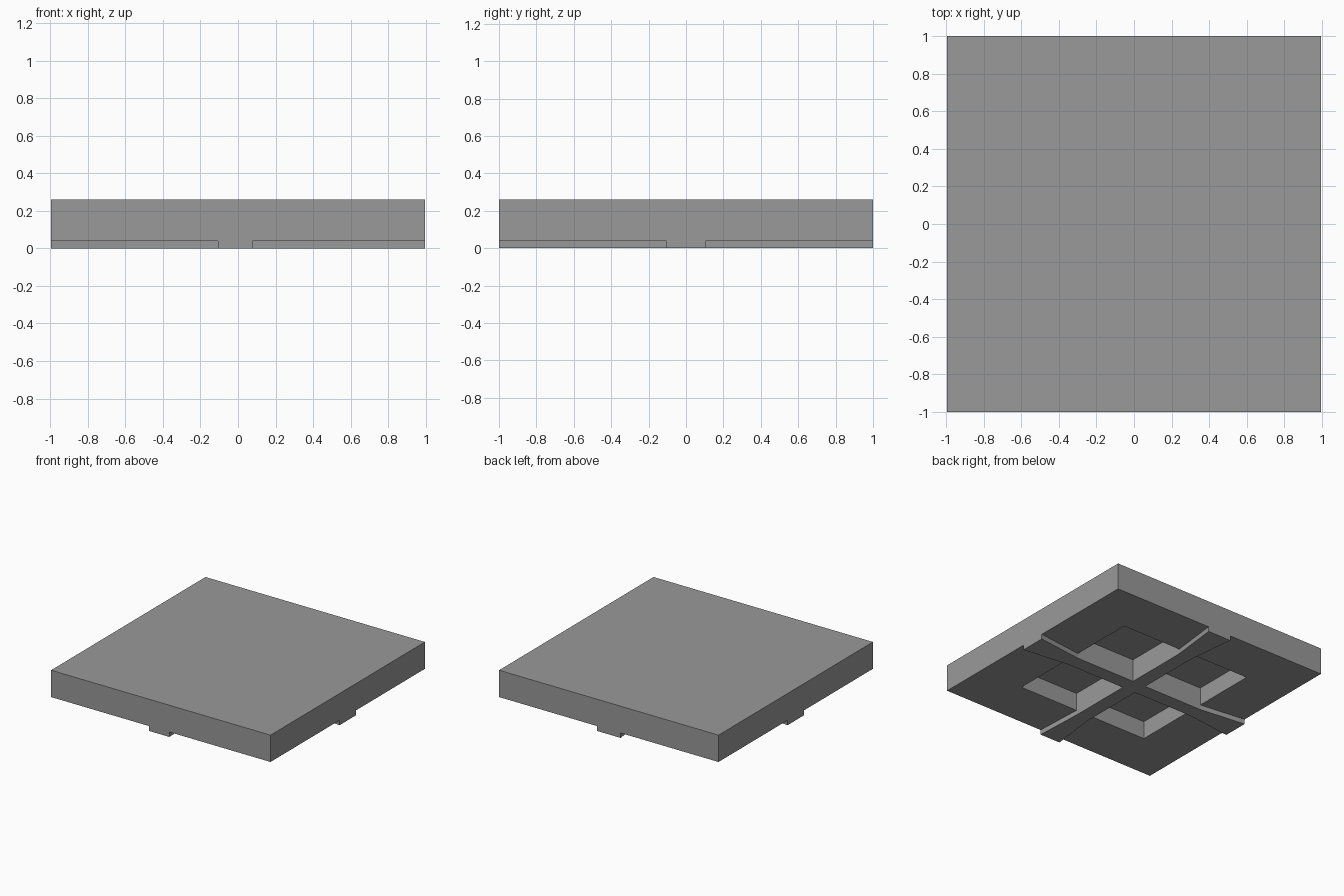
import bpy
import bmesh

cube = bpy.data.objects.get("Cube")
if cube:
    bpy.data.objects.remove(cube, do_unlink=True)

HALF_X, HALF_Y = 0.995, 1.0
RIB_TOP, POCKET_TOP, SLAB_TOP = 0.04, 0.186, 0.26
IN, OUT = 0.06, 0.6      # pocket limits from the centre lines
FLARE = 0.107            # half width of a rib at the slab edge

grey = bpy.data.materials.new("mid_grey")
grey.use_nodes = True
colour = (0.32, 0.32, 0.32, 1)
grey.diffuse_color = colour
grey.node_tree.nodes["Principled BSDF"].inputs["Base Color"].default_value = colour


def finish(name, bm):
    """Turn a bmesh into a flat shaded grey object."""
    bmesh.ops.recalc_face_normals(bm, faces=bm.faces)
    mesh = bpy.data.meshes.new(name)
    bm.to_mesh(mesh)
    bm.free()
    mesh.materials.append(grey)
    obj = bpy.data.objects.new(name, mesh)
    bpy.context.collection.objects.link(obj)
    return obj


def raise_by(bm, geom, dz):
    verts = [g for g in geom if isinstance(g, bmesh.types.BMVert)]
    bmesh.ops.translate(bm, verts=verts, vec=(0, 0, dz))


# Slab: underside divided into cells, four of them pushed up as pockets
bm = bmesh.new()
xs = [-HALF_X, -OUT, -IN, IN, OUT, HALF_X]
ys = [-HALF_Y, -OUT, -IN, IN, OUT, HALF_Y]
grid = [[bm.verts.new((x, y, RIB_TOP)) for y in ys] for x in xs]
pockets = []
for i in range(5):
    for j in range(5):
        face = bm.faces.new((grid[i][j], grid[i][j + 1],
                             grid[i + 1][j + 1], grid[i + 1][j]))
        if i in (1, 3) and j in (1, 3):
            pockets.append(face)
border = [e for e in bm.edges if e.is_boundary]
rim = bmesh.ops.extrude_edge_only(bm, edges=border)["geom"]
raise_by(bm, rim, SLAB_TOP - RIB_TOP)
top_edges = [g for g in rim if isinstance(g, bmesh.types.BMEdge) and g.is_boundary]
bmesh.ops.contextual_create(bm, geom=top_edges)
ceilings = bmesh.ops.extrude_face_region(bm, geom=pockets)["geom"]
raise_by(bm, ceilings, POCKET_TOP - RIB_TOP)
bmesh.ops.delete(bm, geom=[f for f in pockets if f.is_valid], context="FACES")
finish("slab", bm)

# Crossed ribs: straight between the pockets, flaring towards the slab edges
bm = bmesh.new()
outline = []
for ax, ay in ((1, 0), (0, 1), (-1, 0), (0, -1)):
    reach = HALF_X if ax else HALF_Y
    left = 0.077 if ay < 0 else FLARE
    for along, across in ((IN, -IN), (OUT, -IN), (reach, -FLARE),
                          (reach, left), (OUT, IN)):
        outline.append((ax * along - ay * across, ay * along + ax * across, 0))
bottom = bm.faces.new([bm.verts.new(p) for p in outline])
walls = bmesh.ops.extrude_edge_only(bm, edges=list(bottom.edges))["geom"]
raise_by(bm, walls, RIB_TOP)
finish("crossed_ribs", bm)
